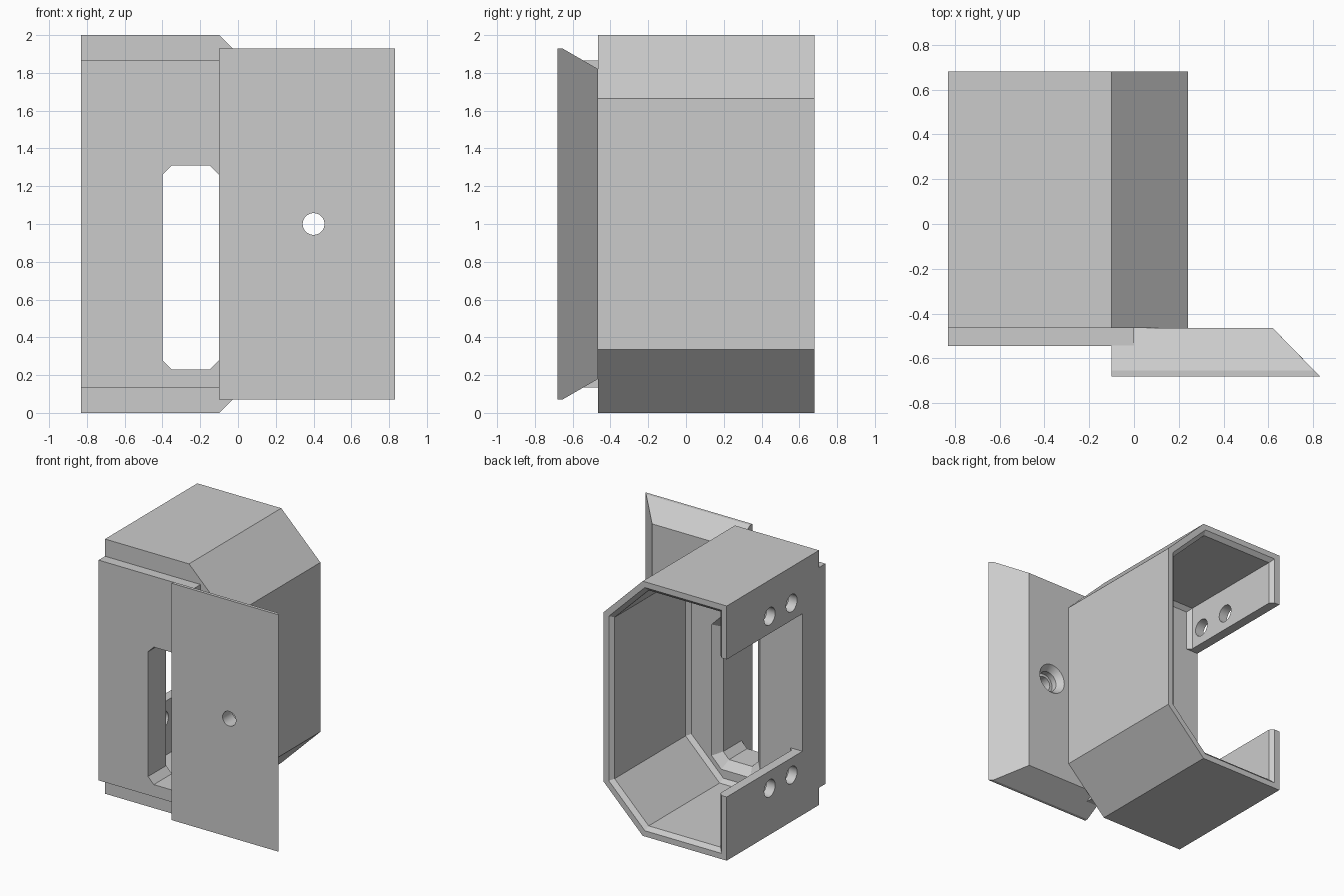
import bpy, bmesh, math
from mathutils import Vector, Matrix

cube = bpy.data.objects.get("Cube")
if cube:
    bpy.data.objects.remove(cube, do_unlink=True)

grey = bpy.data.materials.new("light_grey")
grey.use_nodes = True
grey.diffuse_color = (0.6, 0.6, 0.6, 1)
grey.node_tree.nodes["Principled BSDF"].inputs["Base Color"].default_value = (0.6, 0.6, 0.6, 1)


def finish(name, bm):
    bmesh.ops.recalc_face_normals(bm, faces=bm.faces[:])
    mesh = bpy.data.meshes.new(name)
    bm.to_mesh(mesh)
    bm.free()
    mesh.materials.append(grey)
    obj = bpy.data.objects.new(name, mesh)
    bpy.context.collection.objects.link(obj)
    return obj


def inset(poly, d):
    """Offset a counter-clockwise xz polygon inward by d."""
    pts = [Vector(p) for p in poly]
    out = []
    for i, p in enumerate(pts):
        a = (p - pts[i - 1]).normalized()
        b = (pts[(i + 1) % len(pts)] - p).normalized()
        n1, n2 = Vector((-a.y, a.x)), Vector((-b.y, b.x))
        out.append(p + (n1 + n2) * d / (1 + n1.dot(n2)))
    return out


def loft(name, poly, sections):
    """Skin an xz polygon through (y, inset) sections."""
    bm = bmesh.new()
    rings = [[bm.verts.new((p.x, y, p.y)) for p in inset(poly, d)] for y, d in sections]
    n = len(poly)
    for r, s in zip(rings, rings[1:]):
        for i in range(n):
            j = (i + 1) % n
            bm.faces.new((r[i], r[j], s[j], s[i]))
    bm.faces.new(rings[0])
    bm.faces.new(rings[-1])
    return finish(name, bm)


def box(name, lo, hi):
    bm = bmesh.new()
    lo, hi = Vector(lo), Vector(hi)
    size = hi - lo
    bmesh.ops.create_cube(bm, size=1, matrix=Matrix.Translation((lo + hi) / 2) @ Matrix.Diagonal((*size, 1)))
    return finish(name, bm)


def cut(obj, cutters):
    """Subtract the cutters and bake the result."""
    for c in cutters:
        c.hide_render = True
        mod = obj.modifiers.new("cut", 'BOOLEAN')
        mod.operation, mod.solver, mod.object = 'DIFFERENCE', 'EXACT', c
    bpy.context.view_layer.update()
    dg = bpy.context.evaluated_depsgraph_get()
    mesh = bpy.data.meshes.new_from_object(obj.evaluated_get(dg))
    obj.modifiers.clear()
    obj.data = mesh


FRONT, BACK, INNER = -0.465, 0.68, -0.26

# Housing shell: chamfered outline, hollow and open at the back
outline = [(-0.83, 0), (-0.1, 0), (0.24, 0.335), (0.24, 1.665), (-0.1, 2), (-0.83, 2)]
housing = loft("housing", outline, [(FRONT, 0), (BACK, 0)])
cavity = loft("cavity_cutter", outline,
              [(BACK + 0.05, 0.045), (BACK, 0.045), (BACK - 0.03, 0.075),
               (INNER + 0.03, 0.075), (INNER, 0.105)])
window = box("window_cutter", (-0.9, INNER, 0.5), (-0.7, 0.8, 1.58))

# Slot with clipped corners, flared on the inside
x0, x1, z0, z1, c = -0.4, -0.1, 0.23, 1.31, 0.05
slot_shape = [(x0 + c, z0), (x1 - c, z0), (x1, z0 + c), (x1, z1 - c),
              (x1 - c, z1), (x0 + c, z1), (x0, z1 - c), (x0, z0 + c)]
slot = loft("slot_cutter", slot_shape,
            [(-0.62, 0), (INNER - 0.06, 0), (INNER, -0.06), (INNER + 0.06, -0.06)])

# Screw holes in the two side tabs
holes = []
for y in (-0.125, 0.147):
    for z in (0.365, 1.715):
        bm = bmesh.new()
        bmesh.ops.create_cone(bm, cap_ends=True, segments=32, radius1=0.068, radius2=0.068, depth=0.3,
                              matrix=Matrix.Translation((-0.8, y, z)) @ Matrix.Rotation(math.pi / 2, 4, 'Y'))
        holes.append(finish("hole_cutter", bm))
cut(housing, [cavity, window, slot] + holes)

# Front plate, running in behind the face flange
plate = box("front_plate", (-0.83, -0.545, 0.135), (0, FRONT, 1.865))
cut(plate, [slot])

# Face flange with bevelled top, bottom and outer edge
bm = bmesh.new()
for y, x, margin in ((-0.68, 0.83, 0.07), (-0.655, 0.805, 0.07), (FRONT, 0.62, 0.18)):
    for px in (-0.1, x):
        for pz in (margin, 2 - margin):
            bm.verts.new((px, y, pz))
bmesh.ops.convex_hull(bm, input=bm.verts[:])
bmesh.ops.dissolve_limit(bm, angle_limit=0.01, verts=bm.verts[:], edges=bm.edges[:])
flange = finish("face_flange", bm)

# Countersunk bolt hole
circle = [(0.4 + 0.118 * math.cos(t * math.tau / 32), 1 + 0.118 * math.sin(t * math.tau / 32))
          for t in range(32)]
bore = loft("bore_cutter", circle,
            [(-0.43, 0), (FRONT, 0), (-0.515, 0.038), (-0.56, 0.038), (-0.56, 0.06), (-0.72, 0.06)])
cut(flange, [bore])

for c in [cavity, window, slot, bore] + holes:
    bpy.data.objects.remove(c, do_unlink=True)

# Smooth the round holes, keep the edges sharp
bpy.ops.object.select_all(action='DESELECT')
for obj in (housing, plate, flange):
    obj.select_set(True)
bpy.context.view_layer.objects.active = housing
bpy.ops.object.shade_smooth_by_angle(angle=math.radians(20))
